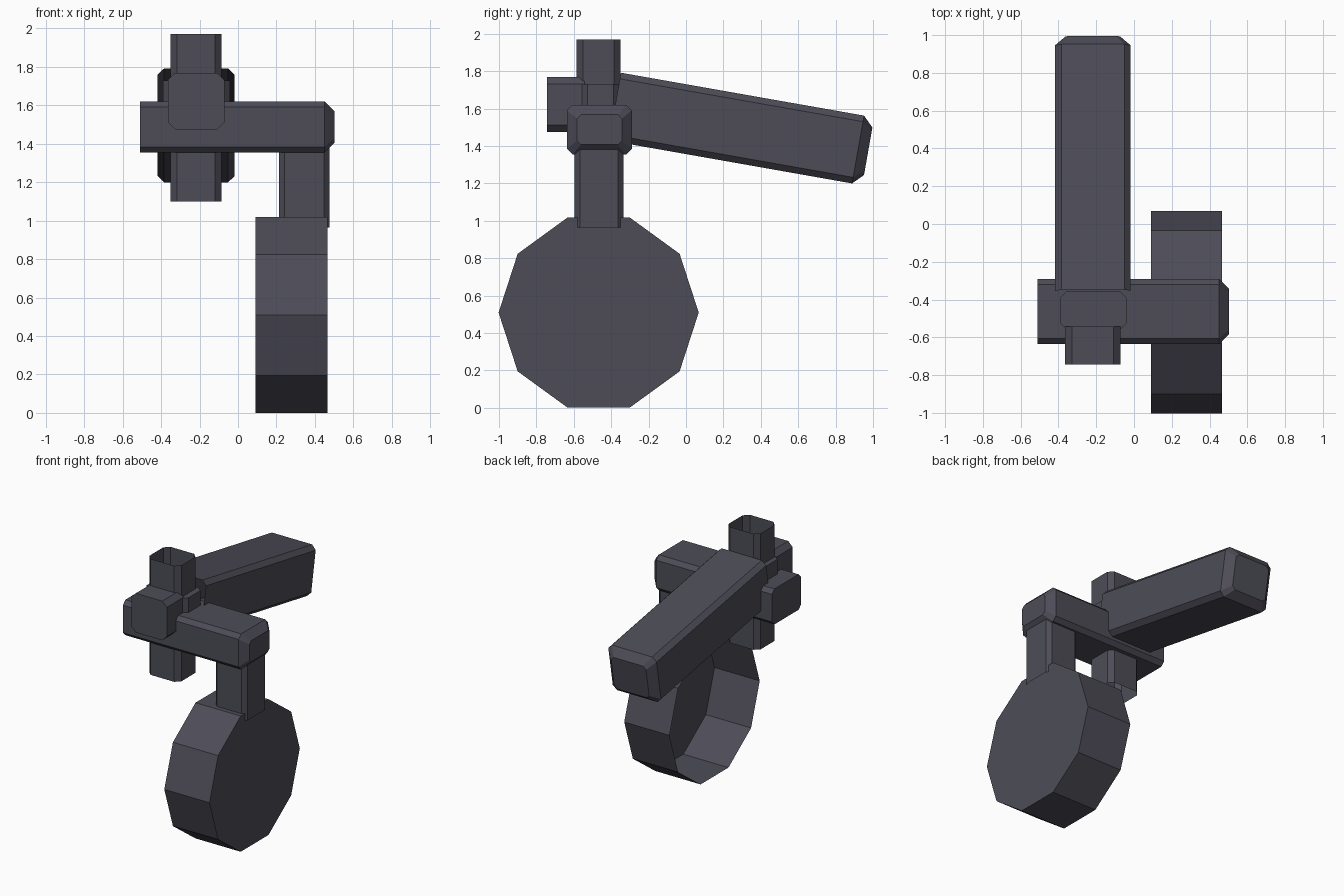
import bpy, bmesh, math
from mathutils import Vector

if "Cube" in bpy.data.objects:
    bpy.data.objects.remove(bpy.data.objects["Cube"])

mat = bpy.data.materials.new("dark slate")
mat.diffuse_color = (0.075, 0.073, 0.096, 1)
mat.use_nodes = True
mat.node_tree.nodes["Principled BSDF"].inputs["Base Color"].default_value = mat.diffuse_color

X, Y, Z = Vector((1, 0, 0)), Vector((0, 1, 0)), Vector((0, 0, 1))


def octagon(a, b, c):
    """Rectangle of half sizes a, b with corners cut by c."""
    return [(a, b - c), (a - c, b), (c - a, b), (-a, b - c),
            (-a, c - b), (c - a, -b), (a - c, -b), (a, c - b)]


def loft(name, origin, axes, sections, cap_start=False, cap_end=False):
    """Join (distance, outline) sections along the third axis."""
    u, v, w = axes
    bm = bmesh.new()
    loops = [[bm.verts.new(Vector(origin) + u * p + v * q + w * t) for p, q in outline]
             for t, outline in sections]
    n = len(loops[0])
    for lo, hi in zip(loops, loops[1:]):
        for i in range(n):
            j = (i + 1) % n
            bm.faces.new((lo[i], lo[j], hi[j], hi[i]))
    if cap_start:
        bm.faces.new(loops[0])
    if cap_end:
        bm.faces.new(loops[-1])
    bmesh.ops.recalc_face_normals(bm, faces=bm.faces)
    mesh = bpy.data.meshes.new(name)
    bm.to_mesh(mesh)
    bm.free()
    mesh.materials.append(mat)
    obj = bpy.data.objects.new(name, mesh)
    bpy.context.collection.objects.link(obj)
    return obj


def beam(name, origin, axes, length, a, b, c, start=False, end=False, tip=0):
    """Chamfered beam, optionally with a bevelled, closed far end."""
    sections = [(0, octagon(a, b, c)), (length, octagon(a, b, c))]
    if tip:
        sections.append((length + tip, octagon(a - tip, b - tip, c * 0.7)))
    return loft(name, origin, axes, sections, start, end or tip > 0)


# Ten-sided wheel cup, open on the inner side
decagon = [(0.535 * math.cos(k * math.pi / 5), 0.535 * math.sin(k * math.pi / 5))
           for k in range(10)]
loft("wheel", (0.09, -0.467, 0.509), (Y, Z, X), [(0, decagon), (0.375, decagon)], cap_end=True)

# Post above the wheel
beam("wheel_post", (0.345, -0.465, 0.965), (X, Y, Z), 0.44, 0.132, 0.132, 0.03)

# Cross arm with a bevelled right end
beam("cross_arm", (-0.51, -0.463, 1.487), (Y, Z, X), 0.96, 0.173, 0.133, 0.03,
     start=True, tip=0.053)

# Open upright tube
beam("upright_tube", (-0.218, -0.467, 1.10), (X, Y, Z), 0.87, 0.133, 0.118, 0.035)

# Hub block inside the joint and the stub in front of it
beam("hub_block", (-0.215, -0.457, 1.40), (X, Y, Z), 0.33, 0.174, 0.099, 0.03,
     start=True, end=True)
beam("front_stub", (-0.218, -0.743, 1.622), (X, Z, Y), 0.20, 0.147, 0.147, 0.037, start=True)

# Long sloping arm, open at the joint
t = math.radians(10)
along = Vector((0, math.cos(t), -math.sin(t)))
up = Vector((0, math.sin(t), math.cos(t)))
beam("long_arm", (-0.218, -0.38, 1.61), (X, up, along), 1.32, 0.2, 0.184, 0.033, tip=0.055)
